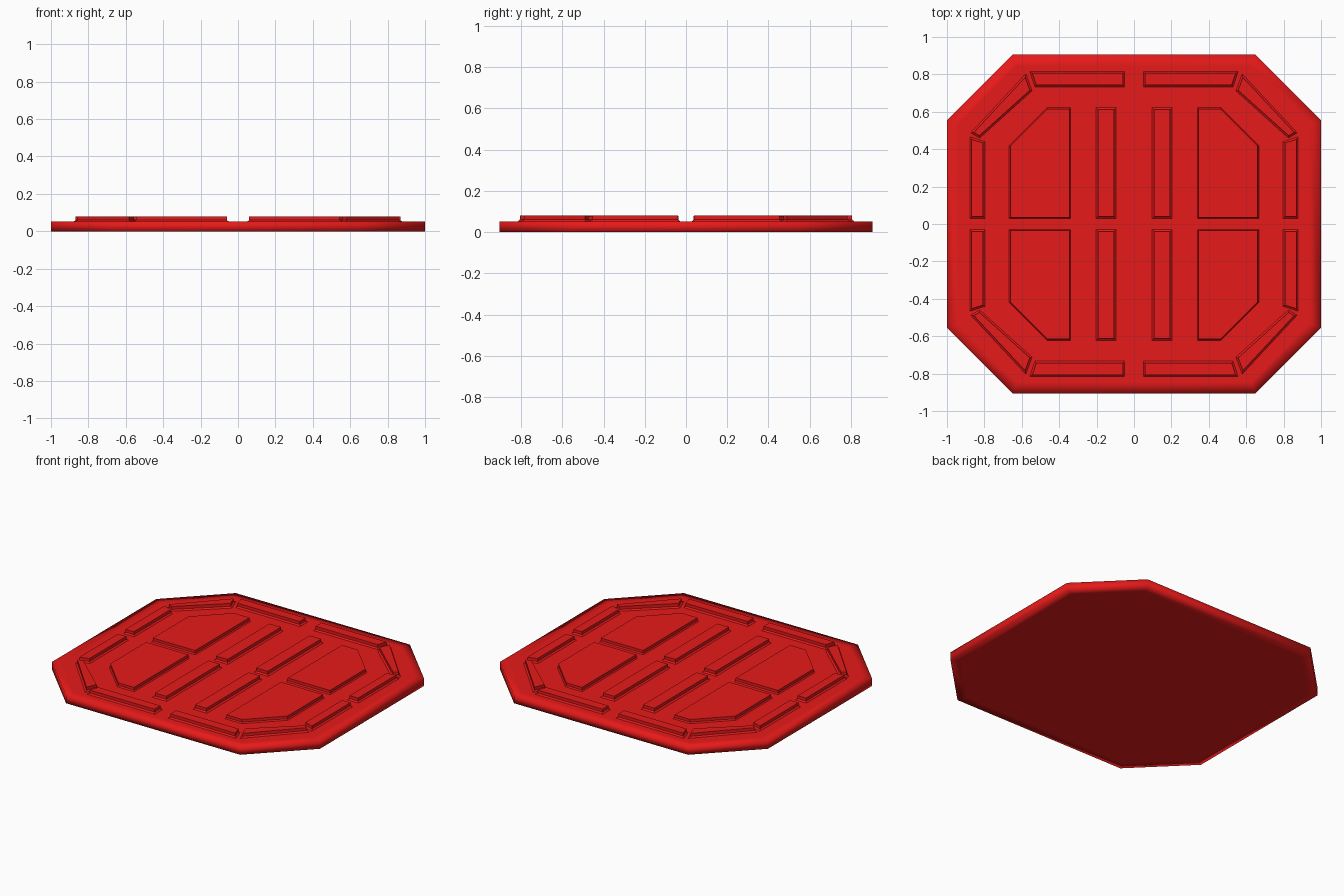
import bpy, bmesh
from mathutils import Vector

if "Cube" in bpy.data.objects:
    bpy.data.objects.remove(bpy.data.objects["Cube"])

red = bpy.data.materials.new("red")
red.diffuse_color = (0.8, 0.01, 0.01, 1)
red.use_nodes = True
red.node_tree.nodes["Principled BSDF"].inputs["Base Color"].default_value = red.diffuse_color

PLATE_TOP = 0.052


def inset(pts, d):
    """Offset a convex polygon inwards by d."""
    area = sum(a[0] * b[1] - b[0] * a[1] for a, b in zip(pts, pts[1:] + pts[:1]))
    if area < 0:
        pts = pts[::-1]
    pts = [Vector(p) for p in pts]
    out = []
    for i, p in enumerate(pts):
        e1 = (p - pts[i - 1]).normalized()
        e2 = (pts[(i + 1) % len(pts)] - p).normalized()
        n1, n2 = Vector((-e1.y, e1.x)), Vector((-e2.y, e2.x))
        out.append(p + (n1 + n2) * (d / (1 + n1.dot(n2))))
    return out


def stack(name, outline, rings):
    """Solid made of outline rings, each given as (inset, z), capped at both ends."""
    bm = bmesh.new()
    loops = [[bm.verts.new((p.x, p.y, z)) for p in inset(outline, d)] for d, z in rings]
    n = len(outline)
    for a, b in zip(loops, loops[1:]):
        for i in range(n):
            j = (i + 1) % n
            bm.faces.new((a[i], a[j], b[j], b[i]))
    bm.faces.new(loops[0][::-1])
    bm.faces.new(loops[-1])
    bmesh.ops.recalc_face_normals(bm, faces=bm.faces)
    me = bpy.data.meshes.new(name)
    bm.to_mesh(me)
    bm.free()
    me.materials.append(red)
    ob = bpy.data.objects.new(name, me)
    bpy.context.collection.objects.link(ob)
    return ob


def raised(name, outline, slope, top):
    """Raised tread in one quadrant, mirrored to the other three."""
    z = PLATE_TOP
    ob = stack(name, outline, [(0, z - 0.004), (0, z), (slope, z + 0.008), (slope, top)])
    m = ob.modifiers.new("mirror", 'MIRROR')
    m.use_axis = (True, True, False)
    m.use_mirror_merge = False


# Octagonal base plate, smooth shaded with a support ring inside the rim
octagon = [(0.65, -0.905), (1, -0.555), (1, 0.555), (0.65, 0.905),
           (-0.65, 0.905), (-1, 0.555), (-1, -0.555), (-0.65, -0.905)]
plate = stack("base_plate", octagon,
              [(0.06, 0), (0, 0), (0, PLATE_TOP), (0.06, PLATE_TOP)])
for f in plate.data.polygons:
    f.use_smooth = True

# Border strips around the rim
raised("border_strip_end", [(0.05, 0.733), (0.53, 0.733), (0.557, 0.816), (0.05, 0.816)], 0.01, 0.08)
raised("border_strip_corner", [(0.545, 0.712), (0.825, 0.46), (0.873, 0.487), (0.578, 0.803)], 0.01, 0.08)
raised("border_strip_side", [(0.796, 0.03), (0.878, 0.03), (0.878, 0.467), (0.796, 0.44)], 0.01, 0.08)

# Central bars and large panels with a clipped corner
raised("centre_bar", [(0.097, 0.03), (0.203, 0.03), (0.203, 0.622), (0.097, 0.622)], 0.01, 0.08)
raised("large_panel", [(0.34, 0.03), (0.667, 0.03), (0.667, 0.42), (0.465, 0.622), (0.34, 0.622)], 0.006, 0.078)
